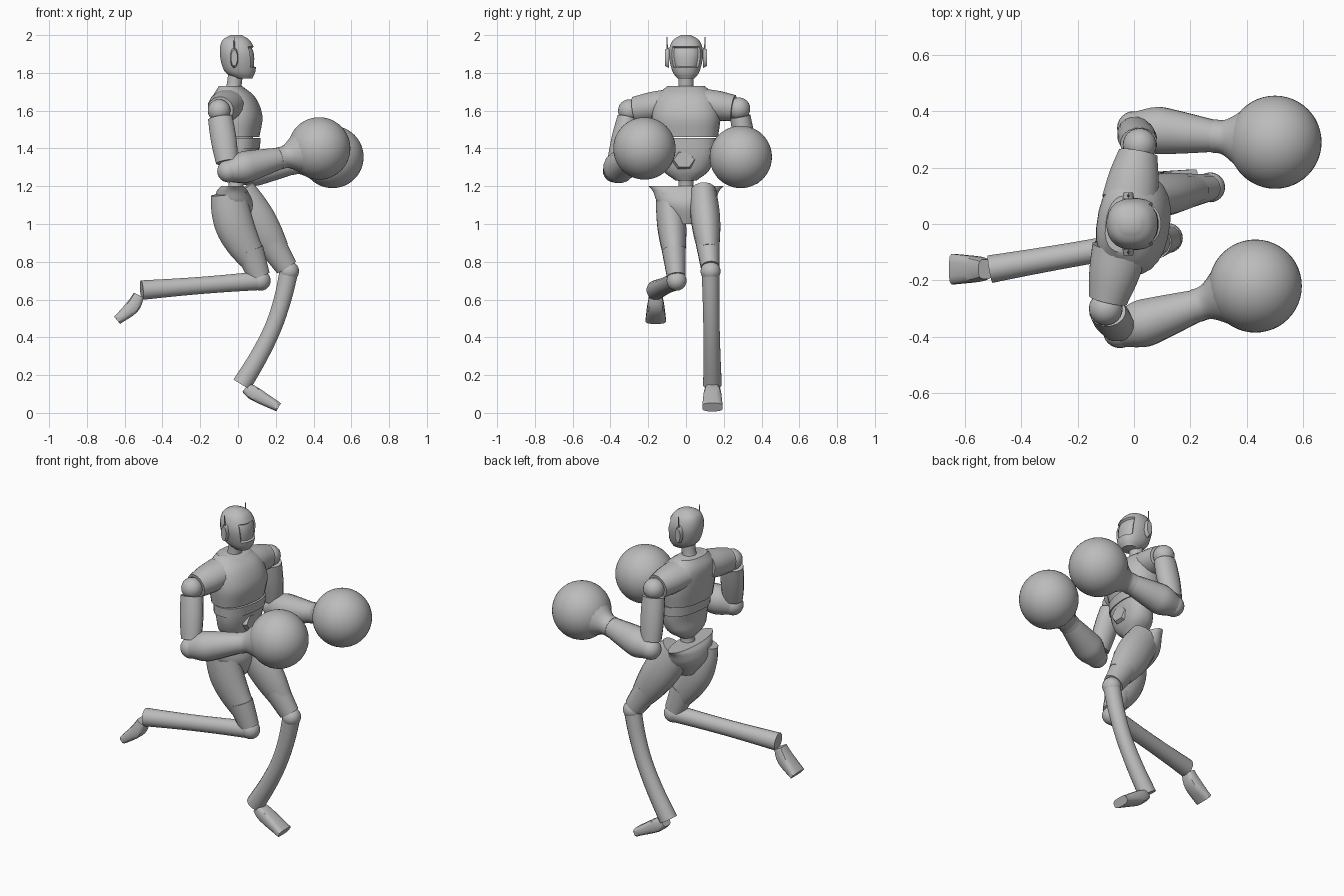
import bpy, bmesh
from math import sin, cos, pi, copysign
from mathutils import Vector, Matrix

if "Cube" in bpy.data.objects:
    bpy.data.objects.remove(bpy.data.objects["Cube"])

colour = (.5, .5, .5, 1)
grey = bpy.data.materials.new("plain grey")
grey.use_nodes = True
grey.diffuse_color = colour
grey.node_tree.nodes["Principled BSDF"].inputs["Base Color"].default_value = colour


def finish(name, bm):
    bmesh.ops.recalc_face_normals(bm, faces=bm.faces)
    mesh = bpy.data.meshes.new(name)
    bm.to_mesh(mesh)
    bm.free()
    mesh.materials.append(grey)
    part = bpy.data.objects.new(name, mesh)
    bpy.context.collection.objects.link(part)
    bpy.ops.object.select_all(action='DESELECT')
    part.select_set(True)
    bpy.context.view_layer.objects.active = part
    bpy.ops.object.shade_smooth_by_angle(angle=.7)


def spline(rows, steps=4):
    """Smooth interpolation between (x, y, z, half width, half depth) rows."""
    rows = [Vector(row) for row in rows]
    rows = [rows[0] * 2 - rows[1], *rows, rows[-1] * 2 - rows[-2]]
    result = []
    for before, start, end, after in zip(rows, rows[1:], rows[2:], rows[3:]):
        pull_out, pull_in = (end - before) / 2, (after - start) / 2
        for step in range(steps):
            u = step / steps
            blend = u * u * (3 - 2 * u)
            result.append(start.lerp(end, blend)
                          + pull_out * u * (1 - u) ** 2 - pull_in * u * u * (1 - u))
    return result + [rows[-2]]


def loft(name, rows, side=(0, 1, 0), axis=None, sides=16, box=1, recess=None):
    """Skin of oval sections; width lies along side, sections face axis or the path."""
    sections = spline(rows)
    centres = [section.xyz if len(section) == 3 else Vector(section[:3]) for section in sections]
    bm = bmesh.new()
    rings = []
    for i, section in enumerate(sections):
        ahead = centres[min(i + 1, len(centres) - 1)] - centres[max(i - 1, 0)]
        facing = Vector(axis or ahead).normalized()
        across = Vector(side) - facing * facing.dot(Vector(side))
        across.normalize()
        deep = facing.cross(across)
        ring = []
        for k in range(sides):
            angle = 2 * pi * (k + .5) / sides
            c, s = (copysign(abs(f) ** box, f) for f in (cos(angle), sin(angle)))
            ring.append(bm.verts.new(centres[i] + across * c * section[3] + deep * s * section[4]))
        rings.append(ring)
    for low, high in zip(rings, rings[1:]):
        for k in range(sides):
            bm.faces.new((low[k - 1], low[k], high[k], high[k - 1]))
    bm.faces.new(rings[0])
    bm.faces.new(rings[-1])
    bmesh.ops.recalc_face_normals(bm, faces=bm.faces)
    if recess:
        bm.normal_update()
        faces = [f for f in bm.faces if recess(f.calc_center_median(), f.normal)]
        bmesh.ops.inset_region(bm, faces=faces, thickness=.004, depth=-.012)
    finish(name, bm)


def stack(name, rows, twist=0, **options):
    """Upright loft from (height, forward shift, half width, half depth) rows."""
    loft(name, [(x, 0, z, wide, deep) for z, x, wide, deep in rows],
         side=(twist, 1, 0), axis=(0, 0, 1), sides=24, **options)


def limb(name, start, end, first, last, bulge=0, deep=1, bow=0):
    """Tapered segment with a swelling and a forward bend in its middle."""
    rows = []
    for u in (0, .25, .5, .75, 1):
        middle = sin(pi * u)
        radius = first + (last - first) * u + bulge * middle
        rows.append((*(start.lerp(end, u) + Vector((bow * middle, 0, 0))), radius, radius * deep))
    loft(name, rows)


def ball(name, centre, radius, segments=24):
    bm = bmesh.new()
    bmesh.ops.create_uvsphere(bm, u_segments=segments, v_segments=segments // 2, radius=radius,
                              matrix=Matrix.Translation(centre))
    finish(name, bm)


def disc(name, centre, scale, turn, sides):
    bm = bmesh.new()
    bmesh.ops.create_cone(bm, cap_ends=True, segments=sides, radius1=1, radius2=.8, depth=1,
                          matrix=Matrix.Translation(centre) @ turn @ Matrix.Diagonal((*scale, 1)))
    finish(name, bm)


def arm(label, shoulder, elbow, glove):
    """Sleeve, upper arm, forearm with flared cuff, and round glove."""
    shoulder, elbow, glove = Vector(shoulder), Vector(elbow), Vector(glove)
    core = Vector((-.03, 0, 1.65))
    loft(label + "_sleeve", [(*core.lerp(shoulder, .3), .1, .08), (*core.lerp(shoulder, .6), .09, .08),
                             (*core.lerp(shoulder, .9), .07, .07)], side=(1, 0, 0))
    ball(label + "_shoulder_joint", shoulder, .06)
    limb(label + "_upper_arm", shoulder.lerp(elbow, .12), shoulder.lerp(elbow, .85),
         .055, .05, bulge=.005, deep=1.2)
    ball(label + "_elbow", elbow, .06)

    def sleeve_rows(*pairs):
        return [(*elbow.lerp(glove, u), radius, radius) for u, radius in pairs]

    loft(label + "_forearm", sleeve_rows((0, .06), (.15, .084), (.3, .078), (.6, .055)))
    loft(label + "_glove_cuff", sleeve_rows((.56, .06), (.65, .065), (.8, .12)))
    ball(label + "_glove", glove, .165, 48)


def leg(label, hip, knee, ankle, heel, toe, thigh_bow, shin_bow):
    """Thigh, flared knee guard, knee ball, bowed shin and boxy foot."""
    hip, knee, ankle = Vector(hip), Vector(knee), Vector(ankle)
    limb(label + "_thigh", hip, hip.lerp(knee, .75), .07, .055, .015, 1.35, thigh_bow)
    limb(label + "_knee_guard", hip.lerp(knee, .65), hip.lerp(knee, .95), .064, .05, deep=1.2)
    ball(label + "_knee", knee, .053)
    limb(label + "_shin", knee, ankle, .048, .05, -.005, 1.05, shin_bow)
    instep = ankle.lerp(Vector(heel), .3)
    loft(label + "_foot", [(*instep, .035, .03), (*heel, .046, .038), (*toe, .055, .025)],
         sides=12, box=.6)


# Head with recessed visor
stack("head", [(1.77, .03, .045, .045), (1.81, .01, .073, .083), (1.9, 0, .092, .097),
               (1.97, -.01, .072, .075), (2, -.01, .025, .03)], box=.85,
      recess=lambda centre, normal: normal.x > .5 and 1.83 < centre.z < 1.94)
stack("neck", [(1.69, -.03, .05, .045), (1.74, -.02, .04, .04), (1.82, -.01, .04, .04)])

# Ear pods and antennas
for label, s in (("near", -1), ("far", 1)):
    pod = Vector((-.02, s * .1, 1.88))
    disc(label + "_ear_pod", pod, (.022, .055, .022), Matrix.Rotation(-s * pi / 2, 4, 'X'), 10)
    limb(label + "_antenna", pod, pod + Vector((0, 0, .11)), .006, .002)

# Torso, turned slightly at the shoulders
turn = .15
stack("chest", [(1.46, 0, .17, .11), (1.57, 0, .182, .127), (1.67, -.02, .16, .11),
                (1.73, -.04, .1, .06)], turn, box=.85)
stack("rib_band", [(1.4, .01, .165, .103), (1.455, .01, .167, .107)], turn, box=.85)
stack("abdomen", [(1.42, .01, .16, .1), (1.35, .01, .15, .09), (1.28, 0, .12, .08),
                  (1.23, 0, .055, .05)], turn, box=.85)
disc("belly_plate", (.095, -.01, 1.34), (.055, .068, .02), Matrix.Rotation(pi / 2, 4, 'Y'), 6)
stack("waist", [(1.27, 0, .055, .05), (1.21, -.01, .04, .04), (1.12, -.02, .06, .05)])

# Pelvis with flared hip edges
stack("pelvis", [(1.2, -.03, .2, .06), (1.17, -.03, .175, .085), (1.1, -.02, .145, .1),
                 (1, 0, .05, .05)])

# Arms
arm("near", (-.1, -.3, 1.6), (-.05, -.38, 1.28), (.43, -.22, 1.4))
arm("far", (.02, .28, 1.61), (0, .34, 1.27), (.5, .29, 1.355))

# Legs: one trailing behind, one standing
leg("trailing", (-.05, -.09, 1.16), (.12, -.05, .7), (-.51, -.16, .65),
    (-.56, -.16, .56), (-.64, -.16, .49), -.03, 0)
leg("standing", (0, .09, 1.17), (.27, .13, .75), (.02, .14, .15),
    (.09, .14, .1), (.215, .14, .03), 0, .04)
